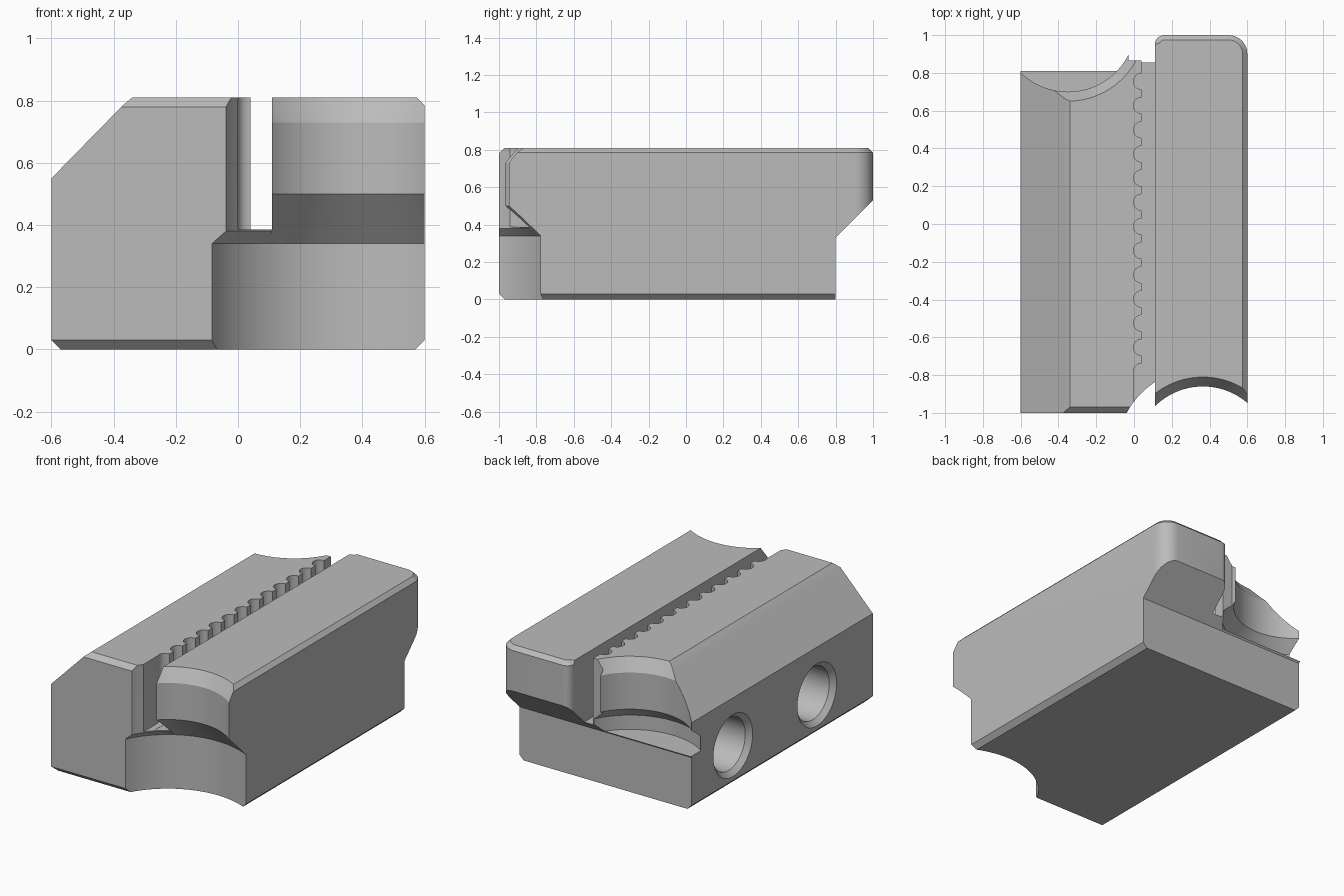
import bpy, bmesh, math
from mathutils import Vector, Matrix

if "Cube" in bpy.data.objects:
    bpy.data.objects.remove(bpy.data.objects["Cube"], do_unlink=True)

steel = bpy.data.materials.new("plain grey steel")
steel.use_nodes = True
steel.diffuse_color = (0.5, 0.5, 0.5, 1)
steel.node_tree.nodes["Principled BSDF"].inputs["Base Color"].default_value = (0.5, 0.5, 0.5, 1)


def finish(name, bm):
    bmesh.ops.recalc_face_normals(bm, faces=bm.faces)
    mesh = bpy.data.meshes.new(name)
    bm.to_mesh(mesh)
    bm.free()
    obj = bpy.data.objects.new(name, mesh)
    bpy.context.collection.objects.link(obj)
    return obj


def prism(points, axis, start, end):
    """Extrude a 2D outline along one axis."""
    place = {"x": lambda a, b, d: (d, a, b),
             "y": lambda a, b, d: (a, d, b),
             "z": lambda a, b, d: (a, b, d)}[axis]
    bm = bmesh.new()
    face = bm.faces.new([bm.verts.new(place(a, b, start)) for a, b in points])
    extruded = bmesh.ops.extrude_face_region(bm, geom=[face])["geom"]
    bmesh.ops.translate(bm, vec=Vector(place(0, 0, end - start)),
                        verts=[v for v in extruded if isinstance(v, bmesh.types.BMVert)])
    return bm


def lathe(profile, matrix, steps=96):
    """Turn (radius, height) points about the axis into a closed solid."""
    bm = bmesh.new()
    pts = [(0, profile[0][1])] + profile + [(0, profile[-1][1])]
    verts = [bm.verts.new((r, 0, h)) for r, h in pts]
    edges = [bm.edges.new(pair) for pair in zip(verts, verts[1:])]
    bmesh.ops.spin(bm, geom=verts + edges, cent=(0, 0, 0), axis=(0, 0, 1),
                   angle=math.tau, steps=steps)
    bmesh.ops.remove_doubles(bm, verts=bm.verts, dist=1e-4)
    bm.transform(matrix)
    return bm


def cut(target, bm, operation="DIFFERENCE"):
    cutter = finish("cutter", bm)
    cutter.hide_render = True
    mod = target.modifiers.new("cut", "BOOLEAN")
    mod.operation, mod.solver, mod.object = operation, "EXACT", cutter
    bpy.context.view_layer.objects.active = target
    bpy.ops.object.modifier_apply(modifier=mod.name)
    bpy.data.objects.remove(cutter, do_unlink=True)


def side_outline():
    return prism([(-.97, 0), (.8, 0), (.8, .33), (1, .53), (1, .9), (-.94, .9),
                  (-.97, .81), (-1, .78), (-1, .03)], "x", -.8, .8)


front_axis = Matrix.Translation((.365, -1.22, 0))
back_axis = Matrix.Translation((-.35, 1.06, 0))

# Body: base, sloped left rail and slot floor in one section
body = finish("clamp_body", prism(
    [(-.57, 0), (.57, 0), (.6, .03), (.6, .34), (.11, .34), (.11, .385), (.04, .385),
     (.04, .81), (-.34, .81), (-.37, .785), (-.6, .55), (-.6, .03)], "y", -1.1, 1.1))
cut(body, side_outline(), "INTERSECT")

# Concave front of the base and rail
cut(body, lathe([(.5, -.1), (.5, .34), (.46, .38), (.46, .9)], front_axis))

# Concave, undercut back of the rail
cut(body, lathe([(.43, .34), (.43, .43), (.36, .5), (.36, .73), (.466, .9)], back_axis))
cut(body, prism([(-.03, .865), (.08, .865), (.08, 1.2), (-.03, 1.2)], "z", .386, .9))

# Plain front end of the gripping face, then its scalloped teeth
cut(body, prism([(0, -1.2), (.1, -1.2), (.1, -.77), (0, -.77)], "z", .386, .9))
for i in range(13):
    spot = Matrix.Translation((.04, .755 - .128 * i, 0))
    cut(body, lathe([(.043, .386), (.043, .9)], spot, 24))

# Two countersunk bolt holes in the left face
for y in (-.445, .39):
    bore = Matrix.Translation((-.6, y, .25)) @ Matrix.Rotation(math.pi / 2, 4, "Y")
    cut(body, lathe([(.225, -.03), (.165, .03), (.165, .55)], bore, 64))


# Jaw: upright block with rounded back corners and a chamfered top
def corner(cx, cy, radius, start):
    return [(cx + radius * math.cos(math.radians(start + a)),
             cy + radius * math.sin(math.radians(start + a))) for a in range(0, 91, 10)]


outline = [(.11, -1.1), (.6, -1.1)] + corner(.5, .9, .1, 0) + corner(.16, .95, .05, 90)
bm = prism(outline, "z", .34, .81)
rim = []
for e in bm.edges:
    mid = (e.verts[0].co + e.verts[1].co) / 2
    if min(v.co.z for v in e.verts) > .8 and mid.y > -1 and mid.x > .1105:
        rim.append(e)
bmesh.ops.bevel(bm, geom=rim, offset=.025, segments=1, affect="EDGES")
jaw = finish("right_jaw", bm)
cut(jaw, side_outline(), "INTERSECT")
cut(jaw, lathe([(.52, .32), (.5, .34), (.36, .5), (.36, .73), (.466, .9)], front_axis))

# Surface finish
for part in (body, jaw):
    part.data.materials.clear()
    part.data.materials.append(steel)
    for poly in part.data.polygons:
        poly.material_index = 0
    bpy.ops.object.select_all(action="DESELECT")
    part.select_set(True)
    bpy.context.view_layer.objects.active = part
    bpy.ops.object.shade_smooth_by_angle(angle=math.radians(25))
